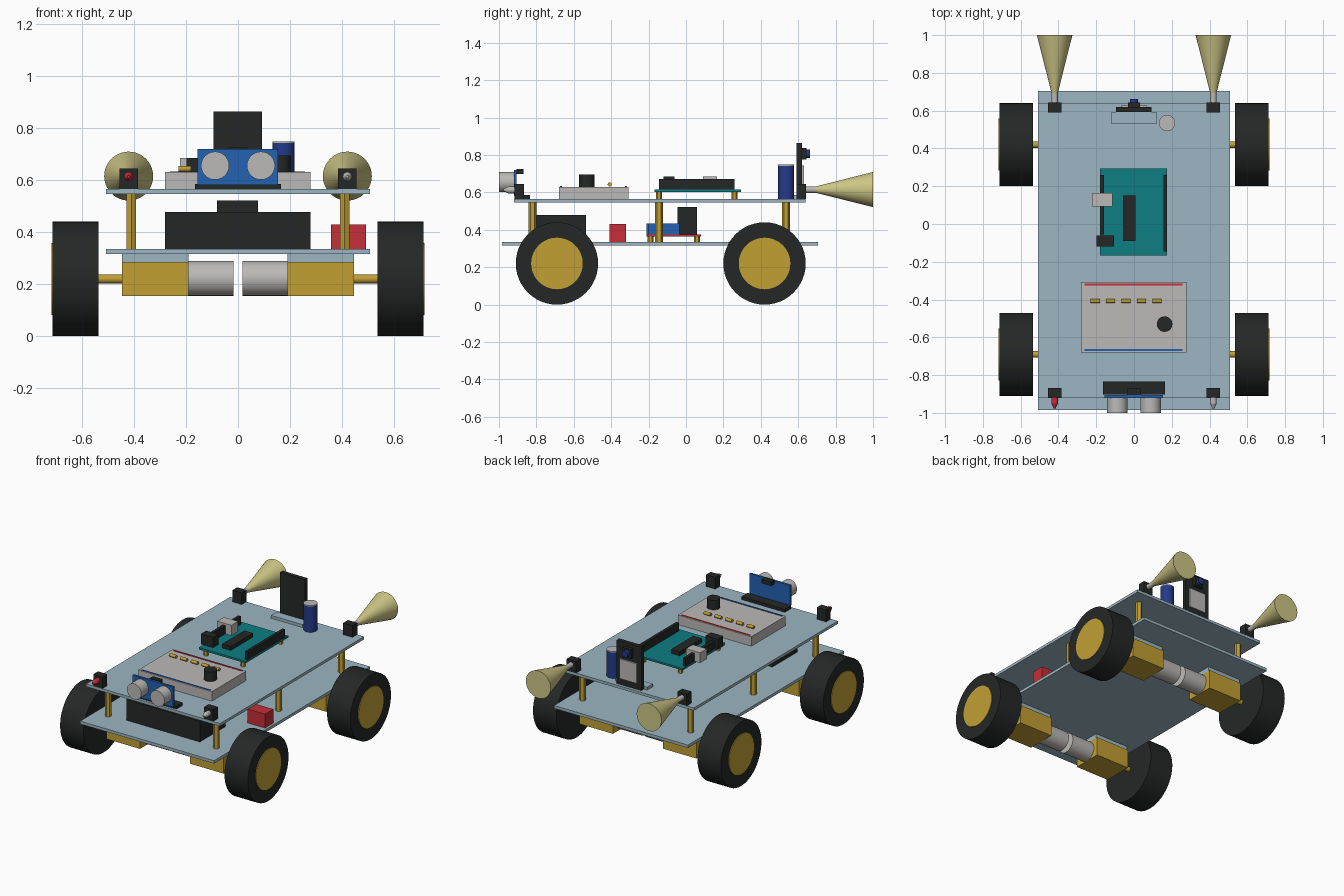
import bpy, math
from mathutils import Matrix, Vector


def material(name, rgb):
    m = bpy.data.materials.new(name)
    lin = [((c / 255 + 0.055) / 1.055) ** 2.4 if c > 10 else c / 255 / 12.92 for c in rgb]
    m.diffuse_color = (*lin, 1)
    return m


PLATE = material("pale_blue_acrylic", (156, 182, 194))
BLACK = material("black_plastic", (37, 39, 39))
GOLD = material("brass_yellow", (194, 160, 52))
GREY = material("light_grey", (188, 186, 183))
BLUE = material("sensor_blue", (34, 98, 178))
NAVY = material("navy_blue", (36, 58, 138))
RED = material("red", (198, 46, 56))
TEAL = material("teal_board", (14, 126, 131))
BEAM = material("pale_yellow", (205, 198, 134))


def box(name, mat, x0, x1, y0, y1, z0, z1):
    bpy.ops.mesh.primitive_cube_add(size=1)
    o = bpy.context.object
    o.data.transform(Matrix.Translation(((x0 + x1) / 2, (y0 + y1) / 2, (z0 + z1) / 2))
                     @ Matrix.Diagonal((x1 - x0, y1 - y0, z1 - z0, 1)))
    o.name = name
    o.data.materials.append(mat)
    return o


def rod(name, mat, a, b, r, r2=None, sides=32):
    """Cylinder or cone from point a to point b."""
    a, b = Vector(a), Vector(b)
    bpy.ops.mesh.primitive_cone_add(vertices=sides, radius1=r, radius2=r if r2 is None else r2,
                                    depth=(b - a).length)
    o = bpy.context.object
    rot = (b - a).to_track_quat('Z', 'Y').to_matrix().to_4x4()
    o.data.transform(Matrix.Translation((a + b) / 2) @ rot)
    o.name = name
    o.data.materials.append(mat)
    if sides > 8:
        bpy.ops.object.shade_smooth_by_angle(angle=math.radians(40))
    return o


# Two chassis decks
box("lower_deck", PLATE, -0.508, 0.508, -0.985, 0.705, 0.315, 0.335)
box("upper_deck", PLATE, -0.508, 0.508, -0.92, 0.64, 0.546, 0.565)

# Wheels, axles, gearboxes and motors
for y in (-0.69, 0.42):
    for s in (-1, 1):
        rod("tyre", BLACK, (s * 0.535, y, 0.22), (s * 0.712, y, 0.22), 0.22, sides=48)
        rod("hub", GOLD, (s * 0.66, y, 0.22), (s * 0.717, y, 0.22), 0.138, sides=40)
        rod("axle", GOLD, (s * 0.44, y, 0.22), (s * 0.54, y, 0.22), 0.017, sides=16)
        xa, xb = sorted((s * 0.19, s * 0.445))
        box("gearbox", GOLD, xa, xb, y - 0.1, y + 0.1, 0.155, 0.285)
        box("motor_mount", PLATE, xa, xb, y - 0.09, y + 0.09, 0.285, 0.315)
        rod("motor", GREY, (s * 0.017, y, 0.222), (s * 0.19, y, 0.222), 0.067)

# Deck standoffs
for y in (-0.82, -0.145, 0.535):
    for x in (-0.41, 0.41):
        rod("deck_standoff", GOLD, (x, y, 0.335), (x, y, 0.546), 0.021, sides=6)

# Battery box and power switch
box("battery_box", BLACK, -0.28, 0.278, -0.81, -0.535, 0.335, 0.478)
box("power_switch", RED, 0.358, 0.492, -0.41, -0.32, 0.335, 0.43)

# Motor driver
box("driver_board", RED, -0.145, 0.145, -0.21, 0.08, 0.363, 0.375)
box("driver_heat_sink", BLACK, -0.08, 0.076, -0.045, 0.06, 0.375, 0.522)
box("driver_front_terminal", BLUE, -0.08, 0.08, -0.21, -0.15, 0.375, 0.435)
for s in (-1, 1):
    xa, xb = sorted((s * 0.085, s * 0.145))
    box("driver_side_terminal", BLUE, xa, xb, -0.20, -0.035, 0.375, 0.435)
    for y in (-0.19, 0.06):
        rod("driver_standoff", GOLD, (s * 0.125, y, 0.335), (s * 0.125, y, 0.363), 0.016, sides=6)

# Breadboard with rails, resistors and a knob
box("breadboard", GREY, -0.28, 0.278, -0.68, -0.308, 0.565, 0.63)
box("red_rail", RED, -0.262, 0.258, -0.326, -0.316, 0.629, 0.633)
box("blue_rail", BLUE, -0.262, 0.258, -0.673, -0.663, 0.629, 0.633)
for i in range(5):
    x = -0.205 + i * 0.0815
    rod("resistor", GOLD, (x - 0.024, -0.408, 0.643), (x + 0.024, -0.408, 0.643), 0.011, sides=12)
rod("knob", BLACK, (0.162, -0.53, 0.63), (0.162, -0.53, 0.695), 0.041)

# Controller board
box("controller_board", TEAL, -0.18, 0.176, -0.168, 0.293, 0.602, 0.615)
for x in (-0.14, 0.14):
    for y in (-0.145, 0.26):
        rod("controller_standoff", GOLD, (x, y, 0.565), (x, y, 0.602), 0.016, sides=6)
box("left_header", BLACK, -0.18, -0.16, -0.055, 0.26, 0.615, 0.672)
box("right_header", BLACK, 0.156, 0.176, -0.145, 0.26, 0.615, 0.672)
box("controller_chip", BLACK, -0.058, 0.008, -0.09, 0.152, 0.615, 0.642)
box("data_port", GREY, -0.222, -0.115, 0.092, 0.165, 0.615, 0.685)
box("power_jack", BLACK, -0.198, -0.105, -0.12, -0.062, 0.615, 0.685)

# Front distance sensor
box("sensor_base", BLACK, -0.165, 0.165, -0.903, -0.835, 0.565, 0.585)
box("sensor_board", BLUE, -0.155, 0.153, -0.92, -0.905, 0.58, 0.72)
box("sensor_connector", BLACK, -0.036, 0.036, -0.905, -0.87, 0.698, 0.725)
for x in (-0.088, 0.088):
    rod("sensor_eye", GREY, (x, -0.92, 0.655), (x, -1.0, 0.655), 0.054)

# Corner lamps, with light beams at the rear
for x, lens in ((-0.42, RED), (0.42, GREY)):
    box("front_lamp_block", BLACK, x - 0.035, x + 0.035, -0.918, -0.867, 0.565, 0.645)
    rod("front_lamp", lens, (x, -0.917, 0.613), (x, -0.95, 0.613), 0.018, sides=16)
    rod("front_lamp_tip", lens, (x, -0.95, 0.613), (x, -0.977, 0.613), 0.018, 0.005, 16)
    box("rear_lamp_block", BLACK, x - 0.035, x + 0.035, 0.59, 0.642, 0.565, 0.645)
    rod("rear_lamp", GREY, (x, 0.642, 0.615), (x, 0.695, 0.615), 0.017, sides=16)
    rod("rear_beam", BEAM, (x, 0.69, 0.615), (x, 1.0, 0.615), 0.016, 0.094, 40)

# Rear camera module on its shelf
box("camera_shelf", PLATE, -0.12, 0.12, 0.53, 0.592, 0.565, 0.585)
box("camera_board", BLACK, -0.095, 0.092, 0.592, 0.62, 0.565, 0.863)
box("camera_shield", GREY, -0.065, 0.065, 0.62, 0.63, 0.61, 0.745)
box("camera_body", BLACK, -0.032, 0.032, 0.62, 0.643, 0.775, 0.838)
rod("camera_lens", NAVY, (0, 0.643, 0.806), (0, 0.663, 0.806), 0.022, sides=24)

# Capacitor with a grey top
rod("capacitor", NAVY, (0.175, 0.535, 0.565), (0.175, 0.535, 0.742), 0.043)
rod("capacitor_top", GREY, (0.175, 0.535, 0.742), (0.175, 0.535, 0.748), 0.043)
